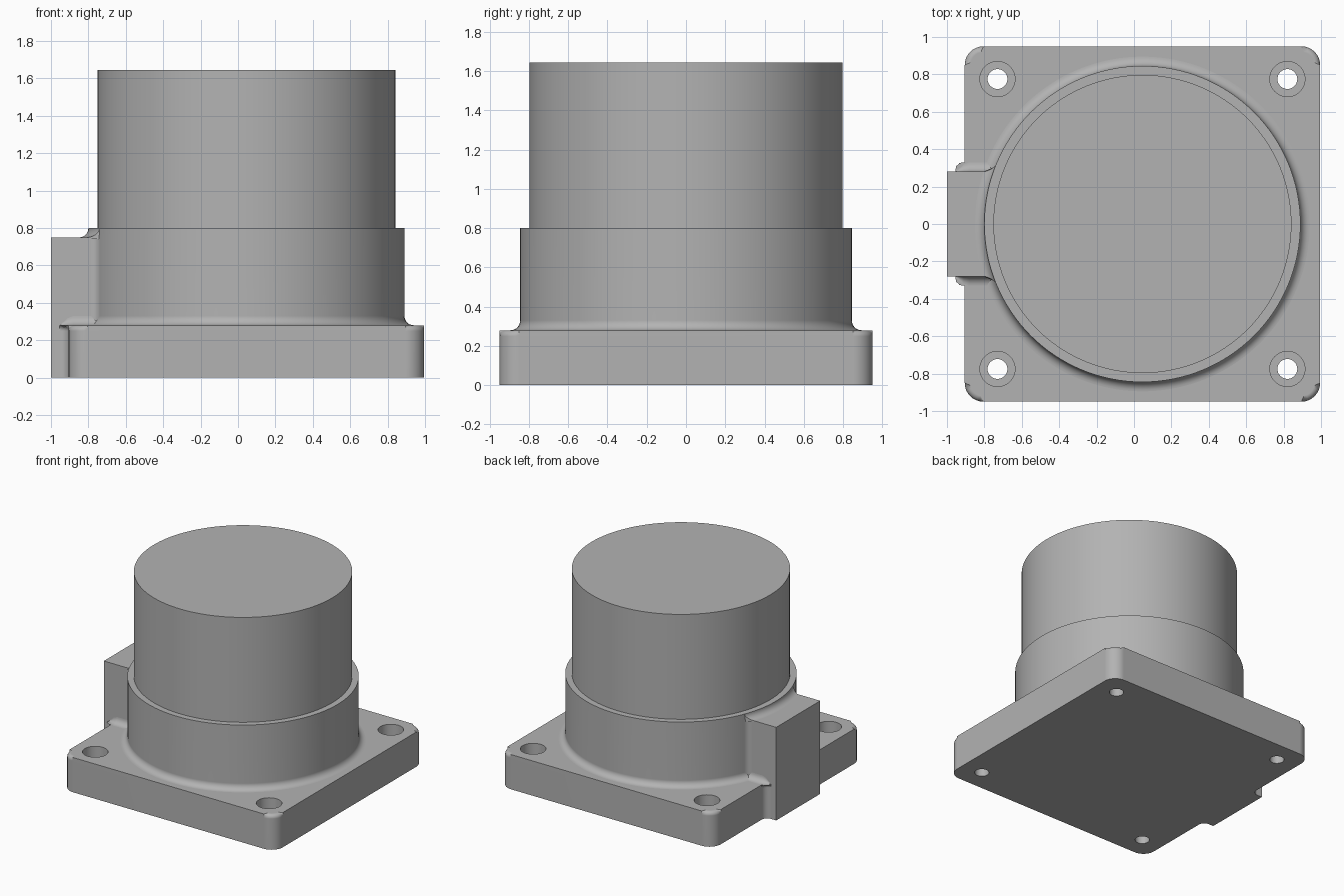
import bpy, bmesh
from math import pi, sin, cos, sqrt, radians, atan2

CX = 0.045              # shared axis of plate and cylinders
HALF = 0.95             # plate half width
TOP = 0.28              # plate thickness
R_COLLAR, R_CAN = 0.845, 0.797
FIL = 0.05              # concave fillet radius
BLOCK_Y, BLOCK_TOP = 0.28, 0.75
STEPS = 8

cube = bpy.data.objects.get("Cube")
if cube:
    bpy.data.objects.remove(cube, do_unlink=True)

metal = bpy.data.materials.new("plain grey metal")
GREY = (0.45, 0.45, 0.45, 1)
metal.diffuse_color = GREY
metal.use_nodes = True
metal.node_tree.nodes["Principled BSDF"].inputs["Base Color"].default_value = GREY


def arc(cx, cy, r, a0, a1, n=STEPS):
    return [(cx + r * cos(a0 + (a1 - a0) * i / n),
             cy + r * sin(a0 + (a1 - a0) * i / n)) for i in range(n + 1)]


def finish(name, bm):
    bmesh.ops.remove_doubles(bm, verts=bm.verts, dist=1e-5)
    bmesh.ops.recalc_face_normals(bm, faces=bm.faces)
    mesh = bpy.data.meshes.new(name)
    bm.to_mesh(mesh)
    bm.free()
    obj = bpy.data.objects.new(name, mesh)
    bpy.context.collection.objects.link(obj)
    mesh.materials.append(metal)
    return obj


def smooth(obj):
    bpy.ops.object.select_all(action='DESELECT')
    obj.select_set(True)
    bpy.context.view_layer.objects.active = obj
    bpy.ops.object.shade_smooth_by_angle(angle=radians(35))
    mod = obj.modifiers.new("even shading", 'WEIGHTED_NORMAL')
    mod.keep_sharp = True


def loft(bm, rings, closed=False):
    """Skin a list of equal closed rings, capping the ends."""
    rows = [[bm.verts.new(p) for p in ring] for ring in rings]
    pairs = list(zip(rows, rows[1:])) + ([(rows[-1], rows[0])] if closed else [])
    for a, b in pairs:
        for i in range(len(a)):
            j = (i + 1) % len(a)
            bm.faces.new((a[i], a[j], b[j], b[i]))
    if not closed:
        bm.faces.new(rows[0])
        bm.faces.new(rows[-1])


def turned(bm, profile, x, y, n):
    """Solid of revolution from (radius, z) points, bottom to top."""
    loft(bm, [[(x + r * cos(2 * pi * i / n), y + r * sin(2 * pi * i / n), z)
               for i in range(n)] for r, z in profile])


def prism(bm, outline, z0, z1):
    loft(bm, [[(x, y, z) for x, y in outline] for z in (z0, z1)])


def mirror_y(half):
    """Close a +y half outline with its reflection."""
    return half + [(x, -y) for x, y in reversed(half)]


# Base plate: rounded square that flares into the side block
left, right = CX - HALF, CX + HALF
rc = 0.1
half = arc(right - rc, HALF - rc, rc, 0, pi / 2)
half += arc(left + rc, HALF - rc, rc, pi / 2, pi)
half += arc(left - FIL, BLOCK_Y + FIL, FIL, 0, -pi / 2)
half += [(-0.98, BLOCK_Y)]
bm = bmesh.new()
prism(bm, mirror_y(half), 0, TOP)
rim = [e for e in bm.edges if all(v.co.z > TOP - 0.01 for v in e.verts)]
bmesh.ops.bevel(bm, geom=rim, offset=0.03, segments=5, profile=0.5,
                affect='EDGES', clamp_overlap=False)
plate = finish("base_plate", bm)

# Counterbored mounting holes
bm = bmesh.new()
for sx in (-1, 1):
    for sy in (-1, 1):
        turned(bm, [(0.053, -0.1), (0.053, 0.15), (0.094, 0.15), (0.094, 0.4)],
               CX + sx * 0.775, sy * 0.775, 40)
cutter = finish("hole_cutter", bm)
cutter.hide_render = True
cut = plate.modifiers.new("holes", 'BOOLEAN')
cut.operation, cut.solver, cut.object = 'DIFFERENCE', 'EXACT', cutter
bpy.context.view_layer.objects.active = plate
bpy.ops.object.modifier_apply(modifier=cut.name)
bpy.data.objects.remove(cutter, do_unlink=True)
smooth(plate)

# Collar with a concave foot
bm = bmesh.new()
foot = arc(R_COLLAR + FIL, TOP + FIL, FIL, 1.5 * pi, pi)
turned(bm, [(R_COLLAR + FIL, 0.25)] + foot + [(R_COLLAR, 0.8)], CX, 0, 128)
smooth(finish("collar", bm))

# Upper cylinder
bm = bmesh.new()
turned(bm, [(R_CAN, 0.79), (R_CAN, 1.645)], CX, 0, 128)
smooth(finish("upper_cylinder", bm))

# Side block, blended into the collar wall
yc = BLOCK_Y + FIL
dx = sqrt((R_COLLAR + FIL) ** 2 - yc ** 2)
blend = arc(CX - dx, yc, FIL, -pi / 2, atan2(-yc, dx))
y_end = blend[-1][1]
half = [(-1, BLOCK_Y)] + blend + [(-0.6, y_end - 0.03)]
bm = bmesh.new()
prism(bm, mirror_y(half), 0, BLOCK_TOP)
smooth(finish("side_block", bm))

# Fillet between block top and collar
bm = bmesh.new()
profile = arc(R_COLLAR + FIL, BLOCK_TOP + FIL, FIL, 1.5 * pi, pi)
profile += [(R_COLLAR - 0.01, 0.8), (R_COLLAR - 0.01, BLOCK_TOP - 0.01),
            (R_COLLAR + FIL, BLOCK_TOP - 0.01)]
rings = []
for k in range(-12, 13):
    ring = []
    for r, z in profile:
        closeness = min(1, (R_COLLAR + FIL - r) / FIL)
        y = k / 12 * (BLOCK_Y + (y_end - BLOCK_Y) * closeness ** 2)
        ring.append((CX - sqrt(r * r - y * y), y, z))
    rings.append(ring)
loft(bm, rings)
smooth(finish("block_top_fillet", bm))

# Fillets between block sides and plate top, fading out at the plate edge
for side, label in ((1, "back"), (-1, "front")):
    bm = bmesh.new()
    rings = []
    for x, s in ((-0.95, 0.004), (-0.93, 0.02), (-0.91, 0.038), (-0.88, FIL), (-0.72, FIL)):
        curve = arc(BLOCK_Y + s, TOP + s, s, 1.5 * pi, pi)
        curve += [(BLOCK_Y - 0.01, TOP + s), (BLOCK_Y - 0.01, TOP - 0.01),
                  (BLOCK_Y + s, TOP - 0.01)]
        rings.append([(x, side * y, z) for y, z in curve])
    loft(bm, rings)
    smooth(finish(label + "_block_fillet", bm))
